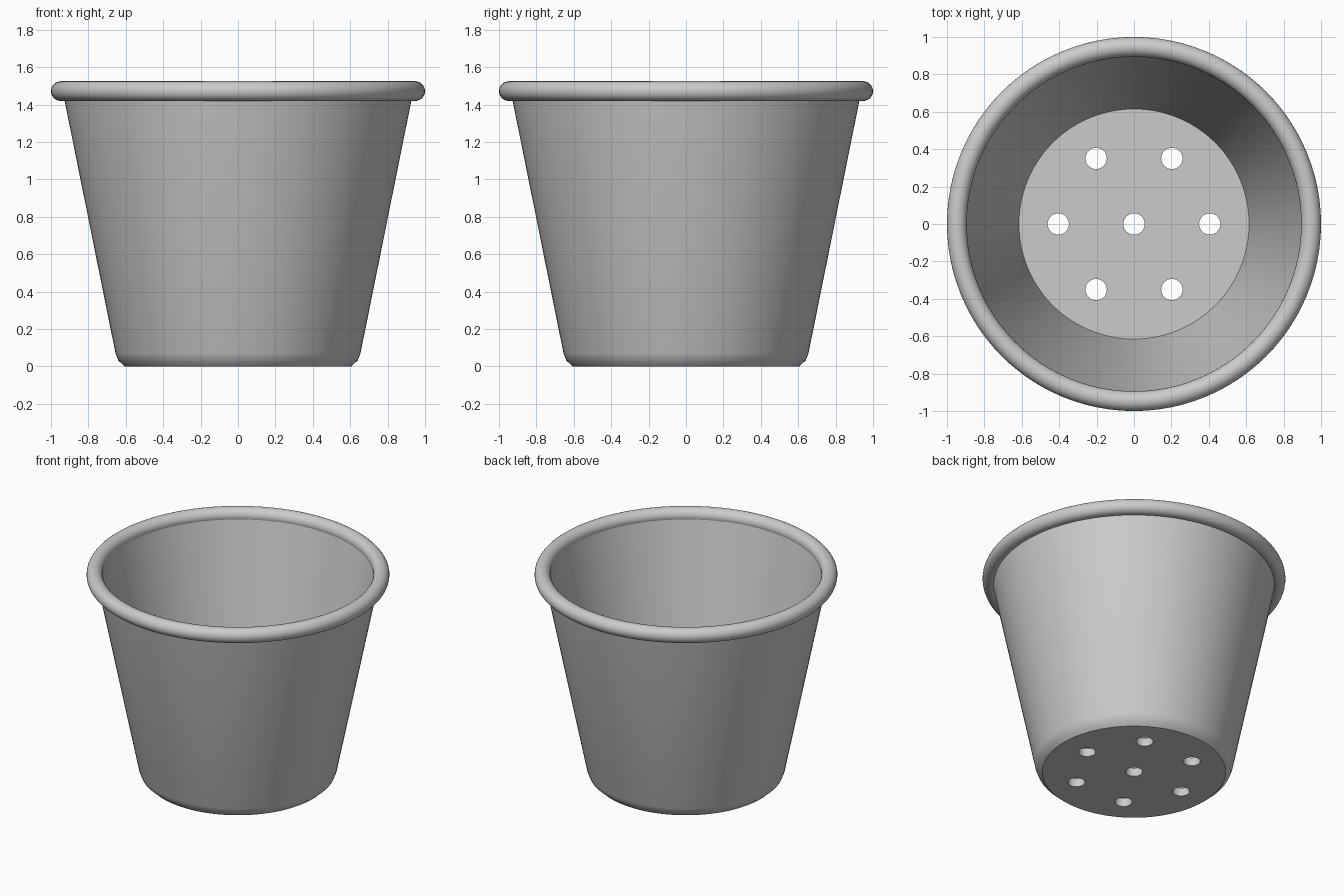
import bpy, bmesh
from math import cos, sin, pi, radians
from mathutils import Vector

cube = bpy.data.objects.get("Cube")
if cube:
    bpy.data.objects.remove(cube, do_unlink=True)

SEGMENTS = 96
FLOOR = 0.06

grey = bpy.data.materials.new("matte_grey")
grey.use_nodes = True
grey.diffuse_color = (0.6, 0.6, 0.6, 1)
bsdf = next(n for n in grey.node_tree.nodes if n.type == 'BSDF_PRINCIPLED')
bsdf.inputs["Base Color"].default_value = grey.diffuse_color


def lathe(name, profile, closed=False):
    """Spin an (r, z) profile about the z axis."""
    bm = bmesh.new()
    verts = [bm.verts.new((r, 0, z)) for r, z in profile]
    edges = [bm.edges.new(pair) for pair in zip(verts, verts[1:])]
    if closed:
        edges.append(bm.edges.new((verts[-1], verts[0])))
    bmesh.ops.spin(bm, geom=verts + edges, cent=(0, 0, 0), axis=(0, 0, 1),
                   angle=2 * pi, steps=SEGMENTS)
    bmesh.ops.remove_doubles(bm, verts=bm.verts[:], dist=1e-4)
    bmesh.ops.recalc_face_normals(bm, faces=bm.faces[:])
    mesh = bpy.data.meshes.new(name)
    bm.to_mesh(mesh)
    bm.free()
    mesh.materials.append(grey)
    obj = bpy.data.objects.new(name, mesh)
    bpy.context.collection.objects.link(obj)
    return obj


def smooth(obj):
    bpy.ops.object.select_all(action='DESELECT')
    obj.select_set(True)
    bpy.context.view_layer.objects.active = obj
    bpy.ops.object.shade_smooth_by_angle(angle=radians(35))


# Tapered pot: underside, softened foot, outer wall, inner wall, floor
pot = lathe("pot_body", [
    (0, 0), (0.605, 0), (0.64, 0.032), (0.655, 0.07), (0.935, 1.46),
    (0.898, 1.46), (0.615, FLOOR), (0, FLOOR)])

# Rolled rim
rim = lathe("rolled_rim", [
    (0.947 + 0.053 * cos(2 * pi * i / 24), 1.472 + 0.053 * sin(2 * pi * i / 24))
    for i in range(24)], closed=True)

# Drainage holes: one in the middle and six around it
centres = [Vector((0, 0, FLOOR / 2))]
centres += [Vector((0.405 * cos(k * pi / 3), 0.405 * sin(k * pi / 3), FLOOR / 2))
            for k in range(6)]
cut = bmesh.new()
for centre in centres:
    ring = bmesh.ops.create_cone(cut, cap_ends=True, segments=32, radius1=0.057,
                                 radius2=0.057, depth=0.2)
    bmesh.ops.translate(cut, verts=ring["verts"], vec=centre)
cut_mesh = bpy.data.meshes.new("hole_cutter")
cut.to_mesh(cut_mesh)
cut.free()
cut_mesh.materials.append(grey)
cutter = bpy.data.objects.new("hole_cutter", cut_mesh)
cutter.hide_render = True
bpy.context.collection.objects.link(cutter)

holes = pot.modifiers.new("drainage_holes", 'BOOLEAN')
holes.operation = 'DIFFERENCE'
holes.solver = 'EXACT'
holes.object = cutter
bpy.context.view_layer.objects.active = pot
bpy.ops.object.modifier_apply(modifier=holes.name)
bpy.data.objects.remove(cutter, do_unlink=True)

smooth(pot)
smooth(rim)
